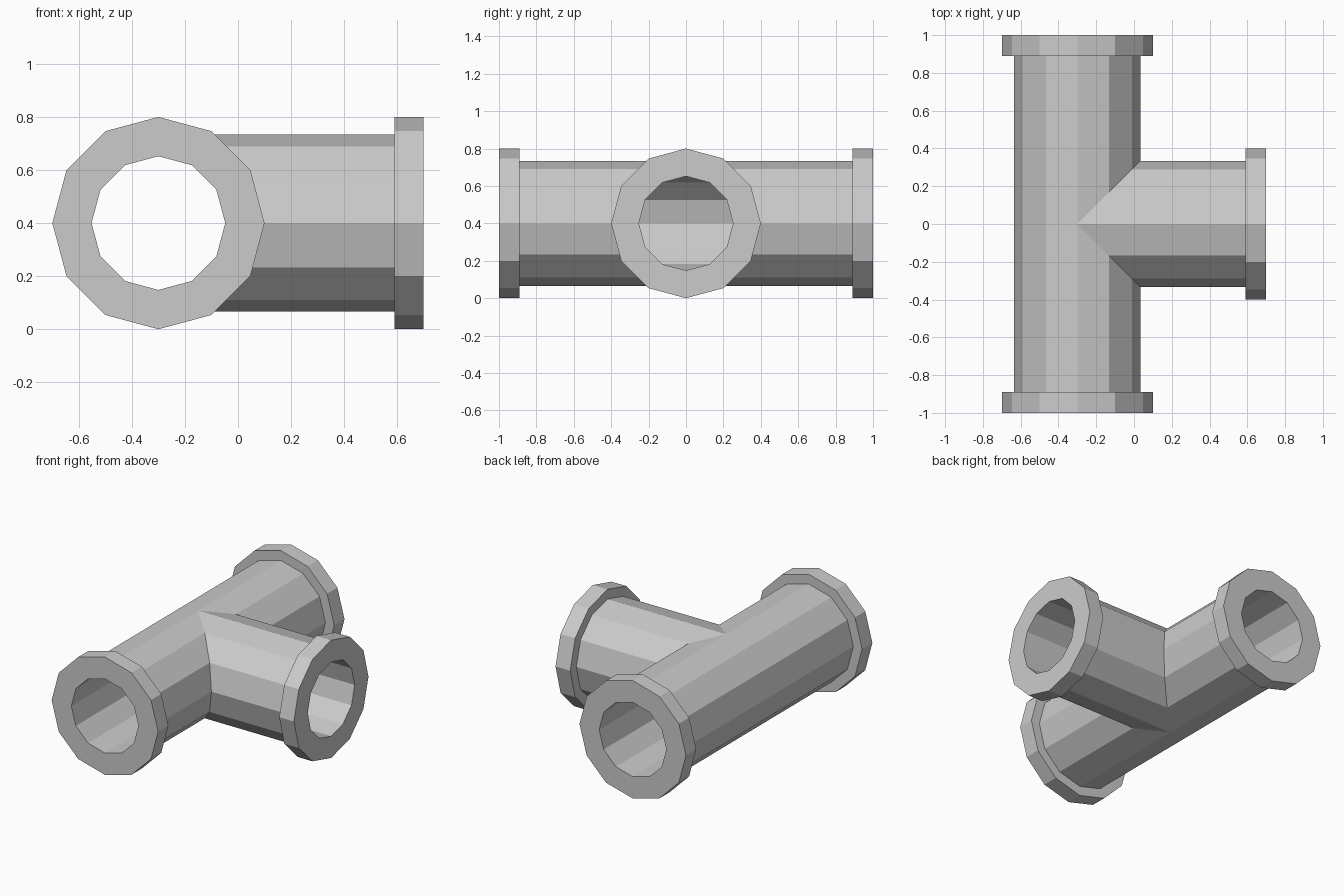
import bpy, bmesh, math

if "Cube" in bpy.data.objects:
    bpy.data.objects.remove(bpy.data.objects["Cube"])

SIDES = 12
XC, ZC = -0.3, 0.4                      # point where the pipe axes meet
R_BORE, R_PIPE, R_FLANGE = 0.252, 0.334, 0.4
LENGTH, FLANGE = 1.0, 0.11

# Section of one arm: (radius, distance along the arm); None = mitred joint
PROFILE = [(R_BORE, None), (R_BORE, LENGTH), (R_FLANGE, LENGTH),
           (R_FLANGE, LENGTH - FLANGE), (R_PIPE, LENGTH - FLANGE), (R_PIPE, None)]


def add_arm(bm, place, mitre):
    """Loft the section round an arm; place maps (across, up, along) to x, y, z."""
    rings = []
    for radius, along in PROFILE:
        ring = []
        for i in range(SIDES):
            a = 2 * math.pi * i / SIDES
            u, v = radius * math.cos(a), radius * math.sin(a)
            s = mitre(u) if along is None else along
            ring.append(bm.verts.new(place(u, v, s)))
        rings.append(ring)
    for r0, r1 in zip(rings, rings[1:]):
        for i in range(SIDES):
            j = (i + 1) % SIDES
            bm.faces.new((r0[i], r0[j], r1[j], r1[i]))


bm = bmesh.new()
# Straight run, two halves along y
for side in (-1, 1):
    add_arm(bm, lambda u, v, s, k=side: (XC + u, k * s, ZC + v), lambda u: max(0.0, u))
# Side branch along +x
add_arm(bm, lambda u, v, s: (XC + s, u, ZC + v), abs)

# Weld the arms and clear the flat seam behind the joint
bmesh.ops.remove_doubles(bm, verts=bm.verts[:], dist=1e-4)
seam = [e for e in bm.edges
        if all(abs(p.co.y) < 1e-4 and p.co.x < XC + 1e-4 for p in e.verts)]
bmesh.ops.dissolve_edges(bm, edges=seam, use_verts=True)
bmesh.ops.recalc_face_normals(bm, faces=bm.faces[:])

mesh = bpy.data.meshes.new("tee_pipe")
bm.to_mesh(mesh)
bm.free()
bpy.context.collection.objects.link(bpy.data.objects.new("tee_pipe", mesh))
